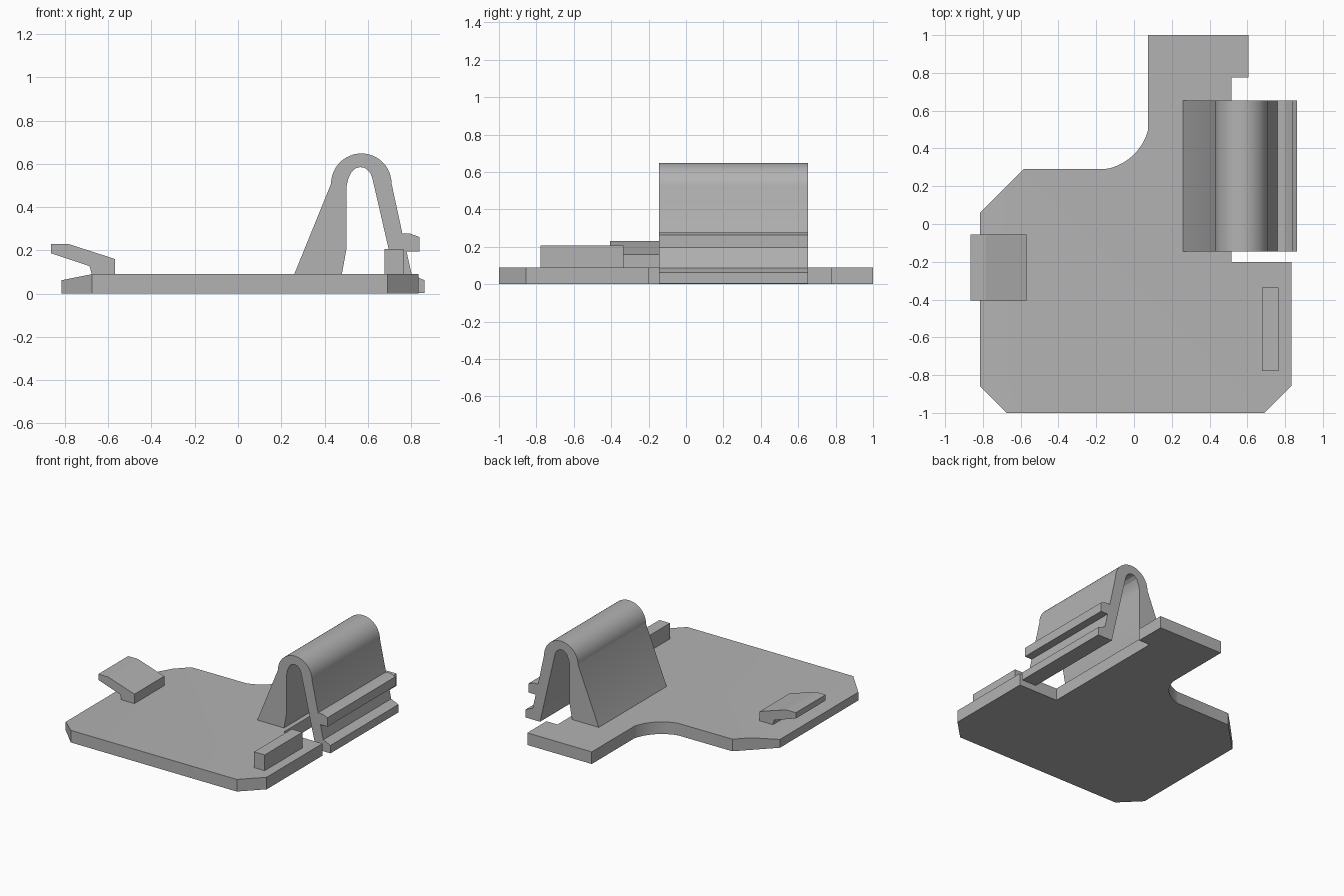
import bpy, bmesh
from math import cos, sin, pi, atan2, hypot
from mathutils import Vector

if "Cube" in bpy.data.objects:
    bpy.data.objects.remove(bpy.data.objects["Cube"], do_unlink=True)

grey = bpy.data.materials.new("plain grey")
grey.use_nodes = True
colour = (0.45, 0.45, 0.45, 1)
grey.diffuse_color = colour
grey.node_tree.nodes["Principled BSDF"].inputs["Base Color"].default_value = colour


def extrude(name, points, offset, adjust=None):
    """Extrude a closed 3D outline along an offset into a solid object."""
    bm = bmesh.new()
    face = bm.faces.new([bm.verts.new(p) for p in points])
    moved = bmesh.ops.extrude_face_region(bm, geom=[face], use_keep_orig=True)["geom"]
    bmesh.ops.translate(bm, vec=Vector(offset),
                        verts=[g for g in moved if isinstance(g, bmesh.types.BMVert)])
    if adjust:
        adjust(bm)
    bmesh.ops.recalc_face_normals(bm, faces=bm.faces[:])
    mesh = bpy.data.meshes.new(name)
    bm.to_mesh(mesh)
    bm.free()
    mesh.materials.append(grey)
    obj = bpy.data.objects.new(name, mesh)
    bpy.context.collection.objects.link(obj)
    return obj


def along_y(name, profile, y0, y1):
    """Sweep an x-z profile from y0 to y1."""
    return extrude(name, [(x, y0, z) for x, z in profile], (0, y1 - y0, 0))


def arc(cx, cy, r, a0, a1, n):
    return [(cx + r * cos(a0 + (a1 - a0) * i / n),
             cy + r * sin(a0 + (a1 - a0) * i / n)) for i in range(n + 1)]


THICK = 0.09
SLOPE_X = -0.675

# Base plate: cut corners, notch for the clip and a concave inner corner
cx, cy = -0.2, 0.57
start, end = (0.075, 0.5), (-0.14, 0.29)
fillet = arc(cx, cy, hypot(start[0] - cx, start[1] - cy),
             atan2(start[1] - cy, start[0] - cx),
             atan2(end[1] - cy, end[0] - cx), 16)
outline = [(SLOPE_X, -1), (0.69, -1), (0.835, -0.855), (0.835, -0.2),
           (0.515, -0.2), (0.515, 0.775), (0.605, 0.775), (0.605, 1), (0.075, 1),
           *fillet, (-0.585, 0.29), (-0.815, 0.06), (-0.815, -0.86)]


def slope_left_edge(bm):
    bmesh.ops.bisect_plane(bm, geom=bm.verts[:] + bm.edges[:] + bm.faces[:],
                           plane_co=(SLOPE_X, 0, 0), plane_no=(1, 0, 0))
    for v in bm.verts:
        if v.co.x < -0.8 and v.co.z > 0.05:
            v.co.z = 0.062


plate = extrude("base_plate", [(x, y, 0) for x, y in outline], (0, 0, THICK),
                slope_left_edge)

# Sprung arch with a ridged free arm
outer = arc(0.57, 0.508, 0.14, pi, 0, 24)
inner = [(0.62, 0.538), (0.61, 0.56), (0.595, 0.575), (0.58, 0.583), (0.563, 0.585),
         (0.545, 0.58), (0.525, 0.563), (0.51, 0.532), (0.503, 0.505), (0.501, 0.48)]
ridges = [(0.76, 0.277), (0.797, 0.277), (0.838, 0.262), (0.838, 0.195),
          (0.779, 0.195), (0.803, 0.088), (0.862, 0.062), (0.862, 0.003)]
arch = along_y("spring_arch",
               [(0.26, THICK), *outer, *ridges, (0.743, 0.003), *inner,
                (0.501, 0.205), (0.48, THICK)], -0.145, 0.653)

# Angled tab on the other edge
tab = along_y("angled_tab",
              [(-0.865, 0.23), (-0.785, 0.23), (-0.568, 0.16), (-0.568, THICK),
               (-0.676, THICK), (-0.686, 0.127), (-0.865, 0.187)], -0.405, -0.055)

# Stop block beside the notch
block = along_y("stop_block",
                [(0.677, THICK), (0.764, THICK), (0.764, 0.207), (0.677, 0.207)],
                -0.778, -0.335)

# Smooth the curves and keep the edges sharp
bpy.ops.object.select_all(action="DESELECT")
for obj in (plate, arch):
    obj.select_set(True)
bpy.context.view_layer.objects.active = arch
bpy.ops.object.shade_smooth_by_angle(angle=pi / 9)
